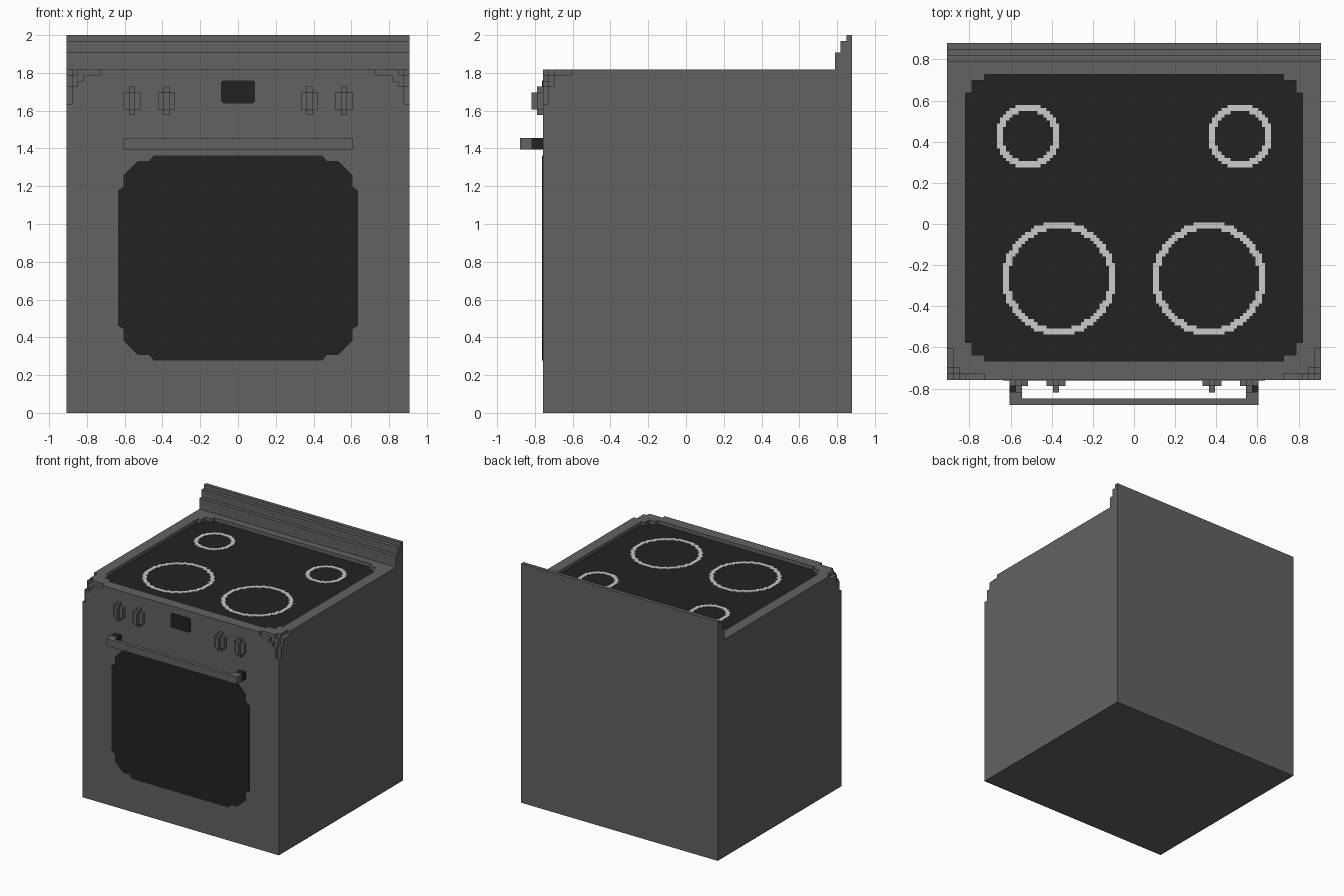
import bpy, bmesh, math

if "Cube" in bpy.data.objects:
    bpy.data.objects.remove(bpy.data.objects["Cube"])

U = 2 / 66  # edge length of one block


def material(name, rgb):
    m = bpy.data.materials.new(name)
    m.diffuse_color = (*rgb, 1)
    m.use_nodes = True
    m.node_tree.nodes["Principled BSDF"].inputs["Base Color"].default_value = m.diffuse_color
    return m


GREY = material("steel_grey", (0.115, 0.122, 0.127))
BLACK = material("glass_black", (0.016, 0.016, 0.016))
WHITE = material("ring_white", (0.60, 0.60, 0.60))


def finish(name, bm, mats):
    me = bpy.data.meshes.new(name)
    bm.to_mesh(me)
    bm.free()
    for m in mats:
        me.materials.append(m)
    ob = bpy.data.objects.new(name, me)
    bpy.context.collection.objects.link(ob)
    return ob


def block_solid(name, add, cut=(), mats=(GREY,), unit=U, origin=(0, 0, 0), rule=None):
    """Closed skin of a union of boxes minus other boxes.
    Boxes are (x0, x1, y0, y1, z0, z1) in units."""
    boxes = list(add) + list(cut)
    ax = [sorted({b[2 * a + e] for b in boxes for e in (0, 1)}) for a in range(3)]
    idx = [{v: i for i, v in enumerate(c)} for c in ax]
    cells = set()
    for group, op in ((add, cells.add), (cut, cells.discard)):
        for b in group:
            r = [range(idx[a][b[2 * a]], idx[a][b[2 * a + 1]]) for a in range(3)]
            for i in r[0]:
                for j in r[1]:
                    for k in r[2]:
                        op((i, j, k))
    bm = bmesh.new()
    verts = {}

    def vert(p):
        if p not in verts:
            verts[p] = bm.verts.new([ax[a][p[a]] * unit + origin[a] for a in range(3)])
        return verts[p]

    for c in sorted(cells):
        for a in range(3):
            for s in (0, 1):
                n = list(c)
                n[a] += 2 * s - 1
                if tuple(n) in cells:
                    continue
                quad = []
                for p, q in ((0, 0), (1, 0), (1, 1), (0, 1)):
                    v = list(c)
                    v[a] += s
                    v[(a + 1) % 3] += p
                    v[(a + 2) % 3] += q
                    quad.append(vert(tuple(v)))
                f = bm.faces.new(quad if s else quad[::-1])
                f.normal_update()
                if rule:
                    f.material_index = rule(f)
    bmesh.ops.dissolve_limit(bm, angle_limit=0.01, verts=bm.verts[:],
                             edges=bm.edges[:], delimit={'MATERIAL'})
    return finish(name, bm, mats)


def mirror_x(b):
    return (-b[1], -b[0], *b[2:])


def both(boxes):
    return boxes + [mirror_x(b) for b in boxes]


# ---- body with stepped back panel, chipped front corners, sunken hob
body = [(-30, 30, -25, 29, 0, 60), (-30, 30, 26, 29, 60, 63),
        (-30, 30, 27, 29, 63, 65), (-30, 30, 28, 29, 65, 66)]
chips = [(-30, -24, -25, -24, 59, 60), (-30, -29, -25, -24, 54, 60),
         (-30, -29, -25, -20, 59, 60), (-30, -28, -25, -24, 57, 60),
         (-30, -27, -25, -24, 58, 60), (-30, -28, -25, -23, 59, 60),
         (-30, -29, -25, -23, 57, 60)]
hob = [(-27, 27, -19, 21, 59, 60), (-26, 26, -21, 23, 59, 60), (-24, 24, -22, 24, 59, 60)]


def hob_floor(f):
    c = f.calc_center_median() / U
    return int(f.normal.z > 0.5 and abs(c.z - 59) < 0.1
               and abs(c.x) < 27 and -22 < c.y < 24)


block_solid("stove_body", body, both(chips) + hob, (GREY, BLACK), rule=hob_floor)


# ---- burner rings: thin blocky plates on the hob floor
def burner(name, x, y, r_out, r_in):
    h = U / 2
    n = math.ceil(r_out / h)
    cells = [(i, i + 1, j, j + 1, 0, 0.25) for i in range(-n, n) for j in range(-n, n)
             if r_in <= math.hypot(i + 0.5, j + 0.5) * h < r_out]
    block_solid(name, cells, (), (WHITE,), h, (x, y, 59 * U))


for side, s in (("left", -1), ("right", 1)):
    burner(side + "_front_burner", s * 0.364, -0.265, 0.275, 0.241)
    burner(side + "_rear_burner", s * 0.515, 0.427, 0.155, 0.122)


# ---- painted front panels: thin plates with stepped corners
def front_plate(name, cz, hw, hh, corner):
    pts = []
    for sx, sz in ((1, -1), (1, 1), (-1, 1), (-1, -1)):
        q = [(sx * (hw - a), cz + sz * (hh - b)) for a, b in corner]
        pts += q if sx * sz > 0 else q[::-1]
    bm = bmesh.new()
    y = -25 * U
    face = bm.faces.new([bm.verts.new((px, y - 0.004, pz)) for px, pz in pts])
    ext = bmesh.ops.extrude_face_region(bm, geom=[face])
    for v in ext["geom"]:
        if isinstance(v, bmesh.types.BMVert):
            v.co.y = y + 0.002
    if not face.is_valid or face not in bm.faces[:]:
        bm.faces.new([v for v in bm.verts[:len(pts)]])
    bmesh.ops.recalc_face_normals(bm, faces=bm.faces[:])
    finish(name, bm, (BLACK,))


front_plate("oven_window", 0.82, 0.636, 0.543,
            [(0, 0.185), (0.03, 0.165), (0.03, 0.105), (0.105, 0.03), (0.165, 0.03), (0.19, 0)])
front_plate("clock_display", 1.70, 0.091, 0.061, [(0, 0.012), (0.012, 0)])

# ---- control knobs
for side in ("left", "right"):
    for place, x in (("outer", -20), ("inner", -14)):
        knob = [(x, x + 3, -26, -25, 53, 56), (x + 1, x + 2, -26, -25, 52, 57),
                (x + 1, x + 2, -27, -26, 53, 56)]
        if side == "right":
            knob = [mirror_x(b) for b in knob]
        block_solid(f"{side}_{place}_knob", knob)

# ---- door handle: grey bar with black mounts
block_solid("door_handle", [(-20, 20, -29, -28, 46, 48)] + both([(-20, -18, -28, -27, 46, 48)]))
for side, b in zip(("left", "right"), both([(-20, -18, -27, -25, 46, 48)])):
    block_solid(side + "_handle_mount", [b], (), (BLACK,))
